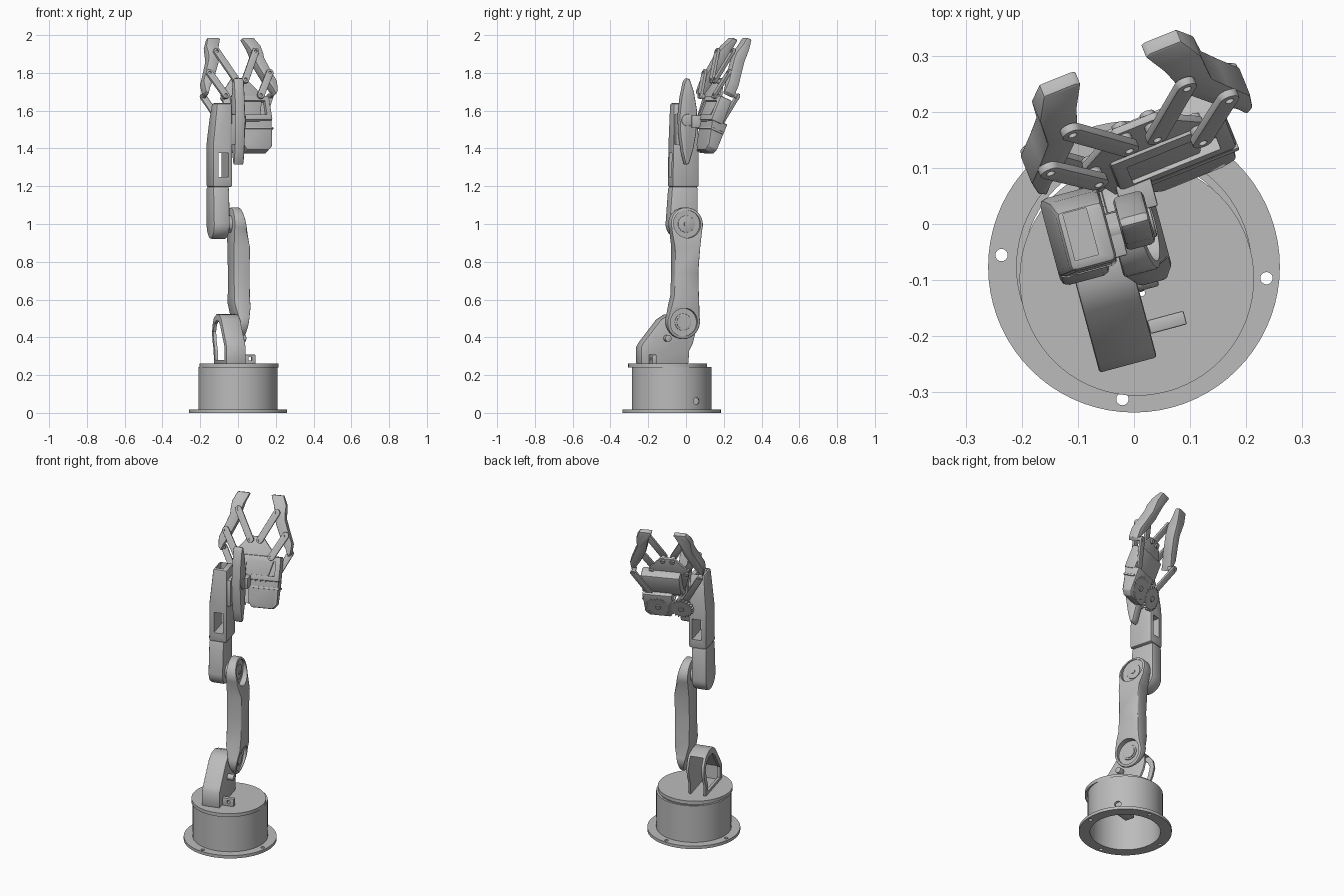
import bpy, bmesh
from math import radians, cos, sin, atan2, tau
from mathutils import Matrix, Vector

if "Cube" in bpy.data.objects:
    bpy.data.objects.remove(bpy.data.objects["Cube"], do_unlink=True)

gray = bpy.data.materials.new("machine_gray")
gray.use_nodes = True
gray.diffuse_color = (0.5, 0.5, 0.5, 1)
gray.node_tree.nodes["Principled BSDF"].inputs["Base Color"].default_value = (0.5, 0.5, 0.5, 1)

# Frames: base is upright, arm draws side profiles extruded along its pins,
# grip draws front outlines extruded towards the front
BASE = Matrix.Translation((0, -0.076, 0))
YAW = Matrix.Rotation(radians(15), 4, 'Z')
ARM = YAW @ Matrix(((0, 0, 1, 0), (1, 0, 0, 0), (0, 1, 0, 0), (0, 0, 0, 1)))
GRIP = (Matrix.Rotation(radians(22), 4, 'Z') @ Matrix.Translation((0.068, 0.148, 1.8))
        @ Matrix.Rotation(radians(66.7), 4, 'X'))


def finish(bm, name, frame, bevel=0.0):
    bmesh.ops.recalc_face_normals(bm, faces=bm.faces)
    mesh = bpy.data.meshes.new(name)
    bm.to_mesh(mesh)
    bm.free()
    mesh.transform(frame)
    mesh.materials.append(gray)
    ob = bpy.data.objects.new(name, mesh)
    bpy.context.collection.objects.link(ob)
    if bevel:
        mod = ob.modifiers.new("soft_edges", 'BEVEL')
        mod.width, mod.segments, mod.limit_method = bevel, 2, 'ANGLE'
        mod.angle_limit = radians(40)
        activate(ob)
        bpy.ops.object.modifier_apply(modifier=mod.name)
    smooth(ob)
    return ob


def activate(ob):
    bpy.ops.object.select_all(action='DESELECT')
    ob.select_set(True)
    bpy.context.view_layer.objects.active = ob


def smooth(ob):
    activate(ob)
    bpy.ops.object.shade_smooth_by_angle(angle=radians(30))


def prism_mesh(pts, lo, hi):
    bm = bmesh.new()
    face = bm.faces.new([bm.verts.new((x, y, lo)) for x, y in pts])
    top = bmesh.ops.extrude_face_region(bm, geom=[face])
    moved = [g for g in top["geom"] if isinstance(g, bmesh.types.BMVert)]
    bmesh.ops.translate(bm, verts=moved, vec=(0, 0, hi - lo))
    return bm


def prism(name, pts, lo, hi, frame, bevel=0.0):
    return finish(prism_mesh(pts, lo, hi), name, frame, bevel)


def shave(bm, point, normal):
    bmesh.ops.bisect_plane(bm, geom=bm.verts[:] + bm.edges[:] + bm.faces[:], plane_co=point,
                           plane_no=Vector(normal).normalized(), clear_outer=True)
    bmesh.ops.holes_fill(bm, edges=[e for e in bm.edges if e.is_boundary])


def arc(c, r, start=0, end=360, n=32):
    full = end - start == 360
    steps = n if full else n + 1
    return [(c[0] + r * cos(radians(start + (end - start) * i / n)),
             c[1] + r * sin(radians(start + (end - start) * i / n))) for i in range(steps)]


def rect(x0, x1, y0, y1):
    return [(x0, y0), (x1, y0), (x1, y1), (x0, y1)]


def capsule(a, b, r):
    t = atan2(b[1] - a[1], b[0] - a[0]) * 360 / tau
    return arc(a, r, t + 90, t + 270, 10) + arc(b, r, t - 90, t + 90, 10)


def mirror(pts, side):
    return [(x * side, y) for x, y in pts]


def cut(ob, pts, lo, hi, frame):
    tool = prism(ob.name + "_cutter", pts, lo, hi, frame)
    tool.hide_render = True
    mod = ob.modifiers.new("cut", 'BOOLEAN')
    mod.operation, mod.solver, mod.object = 'DIFFERENCE', 'EXACT', tool
    activate(ob)
    bpy.ops.object.modifier_apply(modifier=mod.name)
    bpy.data.objects.remove(tool, do_unlink=True)
    smooth(ob)


# Hollow base drum with flange, bolt holes and cable hole
bm = bmesh.new()
ring = [(.26, 0), (.26, .018), (.21, .018), (.21, .243), (.197, .243), (.197, 0)]
vs = [bm.verts.new((r, 0, z)) for r, z in ring]
es = [bm.edges.new((vs[i - 1], vs[i])) for i in range(len(vs))]
bmesh.ops.spin(bm, geom=vs + es, axis=(0, 0, 1), cent=(0, 0, 0), angle=tau, steps=72)
bmesh.ops.remove_doubles(bm, verts=bm.verts, dist=1e-5)
drum = finish(bm, "base_drum", BASE)
for k in range(4):
    t = radians(90 * k - 5)
    cut(drum, arc((.237 * cos(t), .237 * sin(t)), .011, n=16), -.02, .04, BASE)
cut(drum, arc((.01, .063), .018, n=20), .1, .3, ARM)

# Turntable and the servo hanging under it
table = prism("turntable", arc((.005, -.097), .209, n=72), .241, .262, Matrix())
cut(table, arc((.014, -.123), .006, n=12), .2, .3, Matrix())
prism("base_servo", rect(-.09, .03, -.12, -.06), .12, .245, YAW, .004)

# Cable clip on the turntable
clip = prism("cable_clip", rect(-.197, -.172, .26, .308), -.022, .045, ARM, .003)
cut(clip, rect(-.25, -.14, .277, .295), .005, .024, ARM)

# Shoulder bracket: closed sloping front, open back, window in the outer side
outer = [(-.24, .26), (-.24, .35), (-.225, .375), (-.13, .495), (-.09, .52), (-.03, .523),
         (.02, .505), (.05, .465), (.058, .42), (.045, .37), (.025, .33), (.02, .26)]
shoulder = prism("shoulder_bracket", outer, -.128, -.022, ARM, .005)
inner = [(-.215, .2), (-.215, .345), (-.115, .472), (-.07, .498), (.2, .498), (.2, .2)]
cut(shoulder, inner, -.112, -.036, ARM)
window = [(-.205, .28), (-.205, .345), (-.115, .46), (-.08, .485), (-.03, .488), (.01, .47),
          (.03, .43), (.015, .37), (-.005, .33), (-.005, .28)]
cut(shoulder, window, -.2, -.1, ARM)
prism("shoulder_pin", arc((-.02, .48), .035), -.034, .02, ARM)
prism("shoulder_knob", arc((-.1, .395), .018, n=16), -.03, .015, ARM, .003)

# Upper arm: waisted bar with slanted ends and recessed pivots
LOW, ELBOW = (-.02, .48), (0, 1.0)
bar = (arc(LOW, .09, 160, 380, 28) + [(.06, .62), (.057, .74), (.066, .88)]
       + arc(ELBOW, .088, -20, 200, 28) + [(-.072, .88), (-.072, .74), (-.077, .62)])
bm = prism_mesh(bar, -.042, .046)
shave(bm, (0, .88, .046), (0, .038, .2))
shave(bm, (0, .56, .046), (0, -.03, .17))
shave(bm, (0, .58, -.042), (0, -.035, -.15))
upper = finish(bm, "upper_arm", ARM, .008)
for c, depth in ((LOW, .012), (ELBOW, .004)):
    cut(upper, arc(c, .074, n=40), depth, .1, ARM)
    prism("servo_horn", arc(c, .045), depth - .004, depth + .004, ARM, .002)
    prism("horn_screw", arc(c, .013, n=16), depth, depth + .008, ARM)

# Forearm: rounded elbow, servo window and open tapered top
lower = arc((.005, 1.0), .08, 180, 360, 24) + [(.084, 1.2), (-.06, 1.2)]
prism("forearm_elbow", lower, -.153, -.062, ARM, .014)
prism("elbow_pin", arc(ELBOW, .045), -.08, -.02, ARM)
bm = prism_mesh([(-.062, 1.195), (.085, 1.195), (.085, 1.45), (.075, 1.56), (.055, 1.64),
                 (-.055, 1.64)], -.153, -.045)
shave(bm, (0, 1.42, -.153), (0, .023, -.22))
sleeve = finish(bm, "forearm_sleeve", ARM, .012)
cut(sleeve, rect(-.3, .3, 1.25, 1.375), -.122, -.068, ARM)
cut(sleeve, rect(-.036, .05, 1.45, 1.8), -.118, -.075, ARM)
prism("forearm_servo", rect(-.05, .03, 1.42, 1.58), -.06, -.025, ARM, .003)

# Wrist: pointed shell with a carrier block behind
shell = [(-.008, 1.31), (.012, 1.32), (.035, 1.4), (.05, 1.48), (.055, 1.6), (.038, 1.7),
         (.015, 1.765), (0, 1.775), (-.015, 1.75), (-.032, 1.67), (-.043, 1.57),
         (-.038, 1.47), (-.025, 1.38)]
prism("wrist_shell", shell, -.026, .03, ARM, .01)
prism("wrist_hub", arc((0, 1.55), .032), -.06, .035, ARM, .003)
prism("wrist_block", rect(.02, .1, 1.51, 1.575), -.015, .05, ARM, .004)

# Gripper palm and stepped servo housing, set back towards the bottom
palm = [(-.04, -.02), (.04, -.02), (.115, -.115), (.11, -.16), (.08, -.27), (-.08, -.27),
        (-.11, -.16), (-.115, -.115)]
prism("palm_plate", palm, -.035, -.02, GRIP, .003)
housing = prism("servo_housing", rect(-.07, .155, -.265, -.125), -.085, -.012, GRIP, .01)
cut(housing, rect(-.042, .125, -.235, -.155), -.036, .02, GRIP)
foot = [(-.02, -.25), (-.02, -.39), (.0, -.42), (.12, -.42), (.145, -.395), (.15, -.25)]
bm = prism_mesh(foot, -.11, -.018)
shave(bm, (0, -.25, -.018), (0, -.038, .17))
finish(bm, "servo_foot", GRIP, .006)
prism("servo_rib", rect(-.03, .156, -.31, -.298), -.1, -.028, GRIP, .002)

# Mirrored claws with thinned tips, links and gears
finger = [(.062, .214), (.072, .219), (.132, .219), (.155, .165), (.158, .09), (.18, .03),
          (.21, -.045), (.206, -.1), (.192, -.118), (.178, -.08), (.148, -.03), (.108, .06),
          (.098, .11), (.085, .16)]
TOP, TOP_IN, SIDE, SIDE_IN = (.11, .122), (.027, -.04), (.172, 0), (.1, -.13)
HUB, HEEL = (.066, -.345), (.19, -.1)
teeth = [(HUB[0] + r * cos(tau * (i + o) / 22), HUB[1] + r * sin(tau * (i + o) / 22))
         for i in range(22) for r, o in ((.058, 0), (.07, .3), (.07, .55), (.058, .85))]
for side, tag in ((1, "left"), (-1, "right")):
    bm = prism_mesh(mirror(finger, side)[::side], -.065, -.004)
    shave(bm, (0, .12, -.004), (0, .035, .1))
    finish(bm, tag + "_claw", GRIP, .004)
    for label, a, b in (("upper", TOP, TOP_IN), ("lower", SIDE, SIDE_IN)):
        a, b = mirror([a, b], side)
        link = prism(f"{tag}_{label}_link", capsule(a, b, .019), -.006, .01, GRIP, .002)
        for hole in (a, b):
            cut(link, arc(hole, .008, n=16), .002, .03, GRIP)
        prism(f"{tag}_{label}_pivot", arc(b, .014, n=16), -.045, .0, GRIP)
    hub, heel = mirror([HUB, HEEL], side)
    prism(tag + "_gear_arm", capsule(hub, heel, .018), -.095, -.08, GRIP, .002)
    prism(tag + "_gear", mirror(teeth, side)[::side], -.112, -.095, GRIP)
    prism(tag + "_gear_pin", arc(hub, .016, n=16), -.118, -.08, GRIP)
    prism(tag + "_heel_pin", arc(heel, .012, n=16), -.098, -.05, GRIP)
